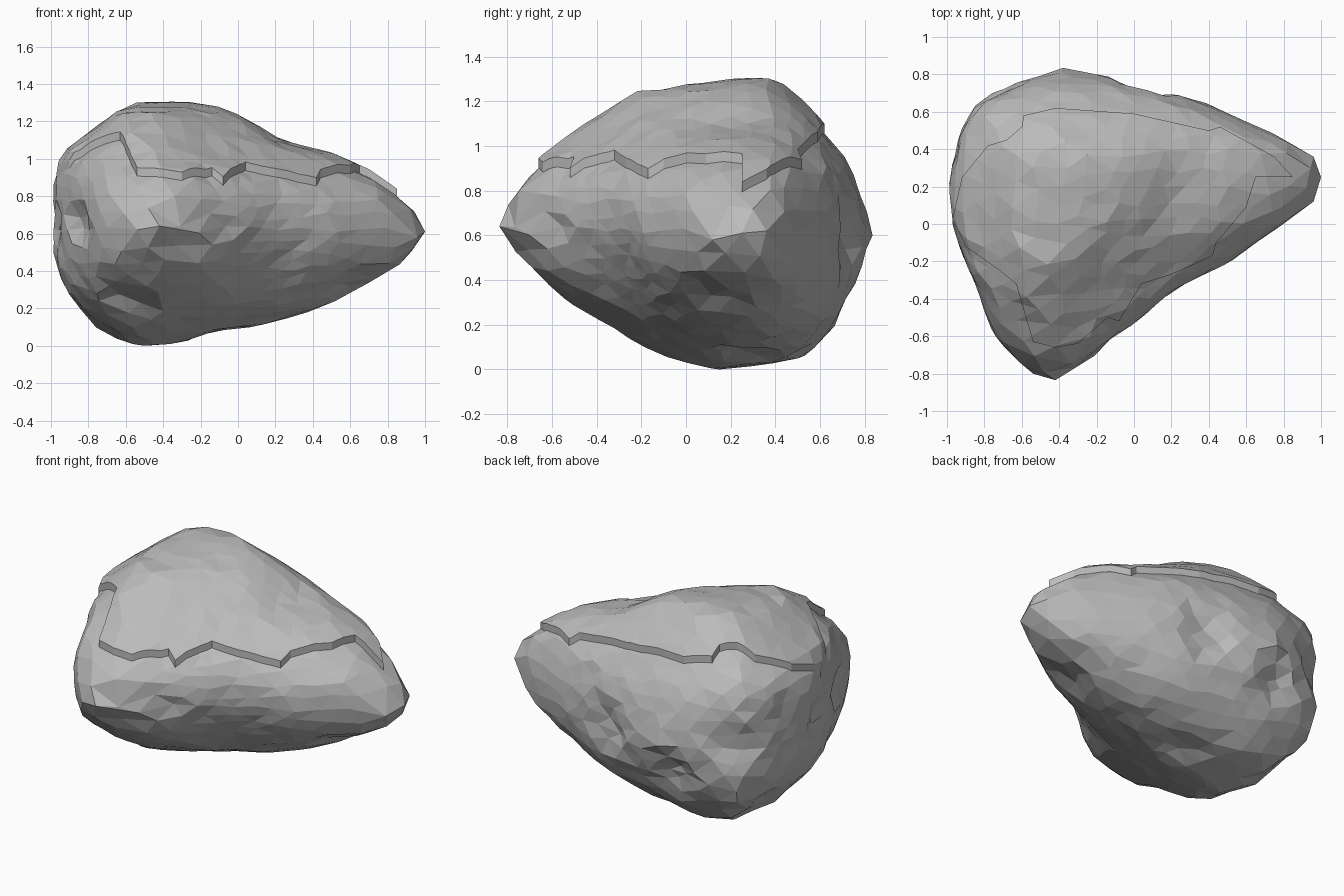
import bpy
import bmesh
import random
from mathutils import Vector
from mathutils.bvhtree import BVHTree

random.seed(7)
cube = bpy.data.objects.get("Cube")
if cube:
    bpy.data.objects.remove(cube, do_unlink=True)

stone = bpy.data.materials.new("grey stone")
stone.use_nodes = True
stone.diffuse_color = (0.5, 0.5, 0.5, 1)
shader = stone.node_tree.nodes["Principled BSDF"]
shader.inputs["Base Color"].default_value = (0.5, 0.5, 0.5, 1)
shader.inputs["Roughness"].default_value = 0.9

# Widest horizontal outline of the boulder
OUTLINE = [(1, .25), (.96, .37), (.78, .48), (.35, .67), (.14, .71), (-.1, .79),
           (-.38, .84), (-.6, .77), (-.83, .68), (-.93, .5), (-1, .2), (-.98, 0),
           (-.93, -.15), (-.75, -.6), (-.65, -.72), (-.54, -.8), (-.42, -.83),
           (-.3, -.78), (-.18, -.68), (-.1, -.58), (.2, -.33), (.45, -.2),
           (.85, .03), (.96, .13)]

# Height, then the left-right and front-back limits at that height
LEVELS = [(0, -.6, -.4, .05, .25), (.03, -.64, -.2, 0, .5), (.1, -.77, .14, -.2, .59),
          (.2, -.86, .45, -.38, .68), (.3, -.93, .65, -.53, .74), (.4, -.97, .83, -.65, .79),
          (.5, -.99, .94, -.75, .83), (.62, -1, 1, -.835, .835), (.7, -1, .97, -.82, .81),
          (.8, -1, .87, -.78, .79), (.9, -.99, .72, -.68, .75), (1, -.94, .45, -.54, .68),
          (1.1, -.79, .15, -.41, .61), (1.2, -.68, .02, -.25, .5), (1.26, -.57, -.15, .2, .4)]

# Jagged plan of the raised top slab
SLAB = [(-.97, .03), (-.92, .25), (-.78, .42), (-.68, .45), (-.6, .52), (-.59, .58),
        (-.42, .62), (0, .59), (.4, .5), (.46, .52), (.75, .36), (.85, .25), (.65, .25),
        (.6, .09), (.44, -.1), (.42, -.17), (.2, -.27), (.04, -.32), (-.08, -.52),
        (-.14, -.5), (-.3, -.64), (-.42, -.66), (-.54, -.63), (-.63, -.32),
        (-.73, -.24), (-.9, -.12)]

# Broad valleys first, then chipped hollows: centre, radius, depth
HOLLOWS = [((.2, -.4, .52), .36, .05), ((.25, .2, 1.08), .26, .04),
           ((-.72, -.5, .95), .28, .02),
           ((-.9, -.33, .65), .15, .06), ((-.98, .06, .66), .15, .04),
           ((-.8, .68, .65), .17, .04), ((.05, .75, .57), .18, .06),
           ((-.43, .76, .41), .18, .06), ((-.78, .36, .2), .15, .04),
           ((-.6, -.4, .22), .17, .06), ((.6, .1, .33), .17, .05),
           ((-.1, .28, .05), .17, .04), ((-.3, -.78, .55), .14, .04),
           ((-.1, -.58, .65), .14, .04)]

# Outermost points of the boulder
TIPS = [(1, .25, .61), (.96, .12, .58), (.96, .36, .62), (-.42, -.835, .64),
        (-.3, -.79, .62), (-.54, -.8, .62), (-1, .15, .7), (-.38, .835, .6),
        (-.5, .15, 0), (-.35, .3, 1.26)]


def make_object(name, bm):
    mesh = bpy.data.meshes.new(name)
    bm.to_mesh(mesh)
    mesh.materials.append(stone)
    obj = bpy.data.objects.new(name, mesh)
    bpy.context.collection.objects.link(obj)
    return obj


def level_ring(z, x_min, x_max, y_min, y_max):
    """Outline fitted to its limits, partly trimmed so the flanks stay steep."""
    trim_share = max(.1, .7 - abs(z - .62))
    ring = []
    for x, y in OUTLINE:
        fitted = Vector((x_min + (x + 1) / 2 * (x_max - x_min),
                         y_min + (y + .83) / 1.67 * (y_max - y_min), z))
        trimmed = Vector((min(max(x, x_min), x_max), min(max(y, y_min), y_max), z))
        ring.append(fitted.lerp(trimmed, trim_share))
    return ring


# Convex guide volume that the faceted boulder is wrapped on
guide = bmesh.new()
for level in LEVELS:
    for point in level_ring(*level):
        guide.verts.new(point)
bmesh.ops.convex_hull(guide, input=guide.verts[:])
bmesh.ops.recalc_face_normals(guide, faces=guide.faces[:])
tree = BVHTree.FromBMesh(guide)

# Boulder: icosphere cast onto the guide and slightly roughened
centre = Vector((-.2, .1, .62))
rock = bmesh.new()
bmesh.ops.create_icosphere(rock, subdivisions=4, radius=1)
for v in rock.verts:
    v.co += Vector([random.uniform(-.03, .03) for _ in range(3)])
    direction = Vector((v.co.x * 1.25, v.co.y, v.co.z * .85)).normalized()
    hit, normal = tree.ray_cast(centre + direction * 4, -direction)[:2]
    v.co = hit - normal * random.uniform(0, .012)

# Pull the nearest points out to the tips
for tip in TIPS:
    target = Vector(tip)
    min(rock.verts, key=lambda v: (v.co - target).length).co = target

# Press the hollows in along the surface normals
rock.normal_update()
for point, radius, depth in HOLLOWS:
    for v in rock.verts:
        distance = (v.co - Vector(point)).length
        if distance < radius:
            v.co -= v.normal * depth * min(1, 1.6 * (1 - distance / radius))
make_object("boulder", rock)

# Top slab: the same surface lifted and trimmed to the jagged plan
bmesh.ops.translate(rock, verts=rock.verts[:], vec=(0, 0, .045))
slab = make_object("top_slab", rock)
prism = bmesh.new()
base = prism.faces.new([prism.verts.new((x, y, .62)) for x, y in SLAB])
walls = bmesh.ops.extrude_face_region(prism, geom=[base], use_keep_orig=True)
top = [g for g in walls["geom"] if isinstance(g, bmesh.types.BMVert)]
bmesh.ops.translate(prism, verts=top, vec=(0, 0, 1))
bmesh.ops.triangulate(prism, faces=prism.faces[:])
bmesh.ops.recalc_face_normals(prism, faces=prism.faces[:])
cutter = make_object("slab_cutter", prism)
cutter.hide_render = True
trim = slab.modifiers.new("trim", "BOOLEAN")
trim.operation = "INTERSECT"
trim.solver = "EXACT"
trim.object = cutter
bpy.context.view_layer.objects.active = slab
bpy.ops.object.modifier_apply(modifier=trim.name)
bpy.data.objects.remove(cutter, do_unlink=True)

for bm in (guide, rock, prism):
    bm.free()
